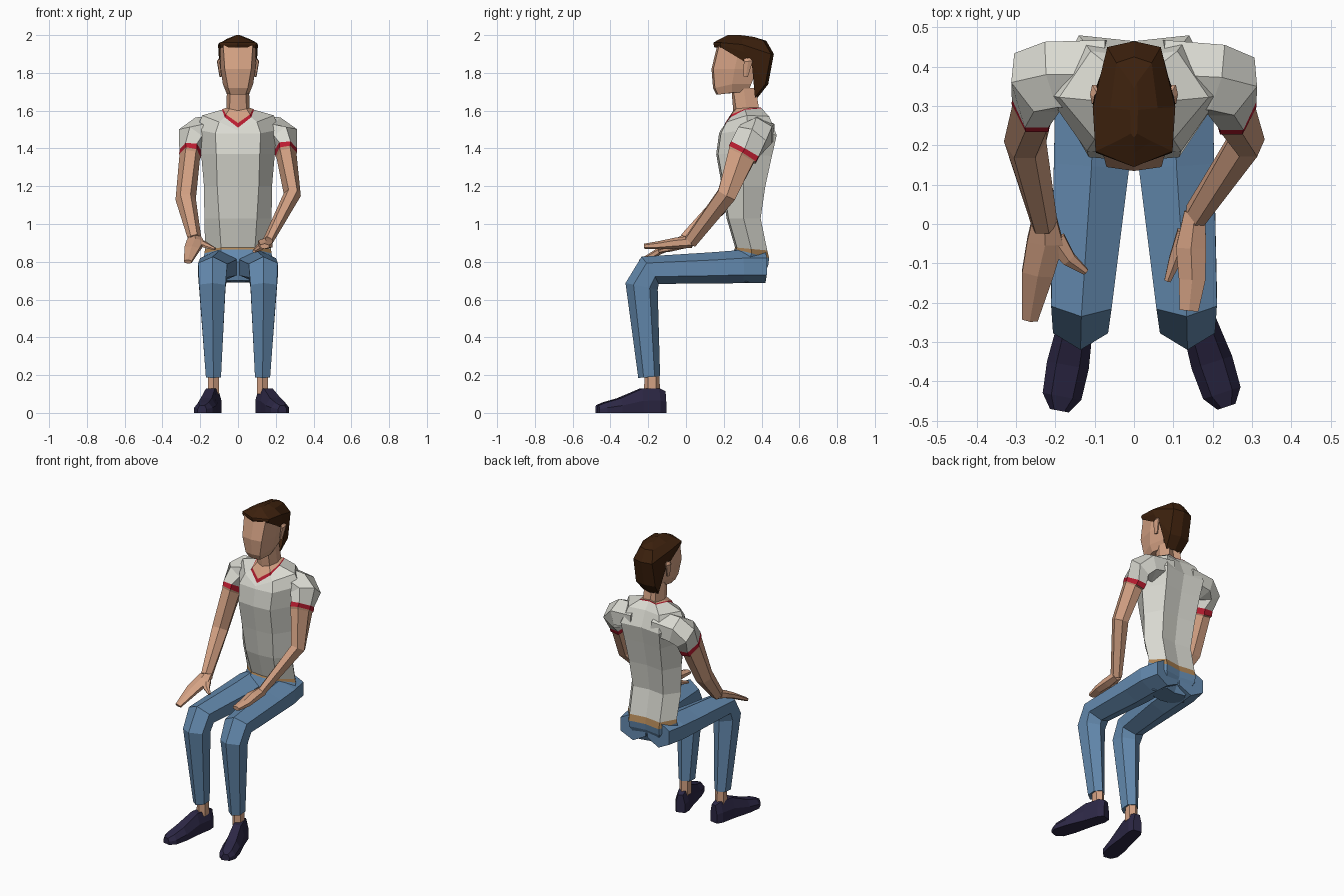
import bpy, bmesh, math
from mathutils import Vector


def material(name, r, g, b):
    m = bpy.data.materials.new(name)
    m.diffuse_color = (r, g, b, 1)
    return m


SKIN = material("skin", .66, .36, .23)
SHIRT = material("light_grey_shirt", .70, .70, .64)
RED = material("red_trim", .50, .012, .03)
JEANS = material("blue_denim", .125, .25, .42)
BELT = material("tan_belt", .42, .23, .09)
SHOE = material("dark_navy", .026, .021, .061)
HAIR = material("dark_brown", .046, .015, .004)


def loft(name, rings, mats, cap_start=True, cap_end=True):
    """Bridge rings of equal point count; mats gives one material per segment."""
    bm = bmesh.new()
    used = list(dict.fromkeys(mats))
    loops = [[bm.verts.new(p) for p in ring] for ring in rings]
    n = len(loops[0])
    for a, b, m in zip(loops, loops[1:], mats):
        for i in range(n):
            j = (i + 1) % n
            bm.faces.new((a[i], a[j], b[j], b[i])).material_index = used.index(m)
    if cap_start:
        bm.faces.new(loops[0][::-1]).material_index = 0
    if cap_end:
        bm.faces.new(loops[-1]).material_index = used.index(mats[-1])
    bmesh.ops.recalc_face_normals(bm, faces=bm.faces)
    me = bpy.data.meshes.new(name)
    bm.to_mesh(me)
    bm.free()
    for m in used:
        me.materials.append(m)
    ob = bpy.data.objects.new(name, me)
    bpy.context.collection.objects.link(ob)
    return ob


def tube(name, secs, ref, mats, sides=6):
    """Limb through sections (x, y, z, half size along ref, half size across)."""
    cs = [Vector(s[:3]) for s in secs]
    rings = []
    for i, s in enumerate(secs):
        t = Vector()
        if i > 0:
            t += (cs[i] - cs[i - 1]).normalized()
        if i < len(cs) - 1:
            t += (cs[i + 1] - cs[i]).normalized()
        t.normalize()
        u = Vector(ref)
        u = (u - t * u.dot(t)).normalized()
        v = t.cross(u)
        k = math.sin(math.pi / 3) if sides == 6 else 1
        rings.append([cs[i] + u * s[3] * math.sin(2 * math.pi * j / sides) / k
                      + v * s[4] * math.cos(2 * math.pi * j / sides) for j in range(sides)])
    return loft(name, rings, mats if isinstance(mats, list) else [mats] * (len(secs) - 1))


def body_ring(zf, zs, zb, yf, yb, w, wf, wb, dip=0, front=.01, back=-.015, mid=.5):
    """Symmetric eight-point ring: front middle, front, side, back, back middle."""
    half = [(wf, yf + front, zf), (w, yf + (yb - yf) * mid, zs), (wb, yb, zb)]
    return ([(0, yf - dip * .5, zf - dip)] + half + [(0, yb + back, zb)]
            + [(-x, y, z) for x, y, z in reversed(half)])


X, Y = (1, 0, 0), (0, 1, 0)

# torso: seat, belt, shirt, collar, neck
rows = [(.70, .69, .69, .24, .39, .12, .06, .07),
        (.80, .79, .78, .22, .435, .185, .09, .11),
        (.865, .845, .82, .255, .44, .178, .09, .11),
        (.875, .868, .86, .26, .43, .174, .09, .11),
        (1.03, 1.03, 1.03, .215, .395, .178, .10, .11),
        (1.20, 1.20, 1.20, .19, .42, .18, .11, .12),
        (1.37, 1.37, 1.36, .16, .455, .195, .115, .13),
        (1.48, 1.50, 1.47, .175, .48, .22, .12, .14),
        (1.54, 1.575, 1.57, .205, .44, .19, .10, .11, .045),
        (1.565, 1.605, 1.612, .225, .40, .085, .07, .06, .055),
        (1.58, 1.609, 1.617, .23, .397, .079, .064, .057, .045),
        (1.61, 1.615, 1.617, .255, .385, .062, .045, .045, .01),
        (1.72, 1.72, 1.72, .24, .37, .058, .04, .04)]
loft("torso", [body_ring(*r) for r in rows],
     [JEANS, JEANS, BELT] + [SHIRT] * 6 + [RED, SKIN, SKIN])

# head
rows = [(1.685, 1.695, 1.70, .16, .33, .062, .04, .04),
        (1.72, 1.74, 1.74, .143, .345, .08, .052, .06),
        (1.82, 1.82, 1.82, .135, .38, .092, .07, .07),
        (1.945, 1.93, 1.92, .165, .40, .092, .078, .07)]
loft("head", [body_ring(*r) for r in rows], [SKIN] * 3)

# hair cap with a hairline that steps behind the ears and drops to the nape
rows = [(1.935, 1.835, 1.67, .15, .365, .096, .092, .055, 0, .035, .015, .93),
        (1.95, 1.91, 1.74, .146, .42, .104, .096, .07, 0, .035, .015, .6),
        (1.96, 1.95, 1.90, .145, .45, .105, .098, .068, 0, .04, .015, .5),
        (1.98, 1.98, 1.97, .18, .41, .06, .045, .045, 0, .03, .015, .5),
        (2.0, 2.0, 1.99, .22, .36, .01, .008, .008)]
loft("hair", [body_ring(*r) for r in rows], [HAIR] * 4, cap_start=False)

# ears
for side, s in (("left", 1), ("right", -1)):
    tube(side + "_ear", [(s * .092, .32, 1.88, .012, .006), (s * .102, .33, 1.86, .024, .010),
                         (s * .092, .315, 1.78, .012, .006)], Y, SKIN)

# arms: sleeve, red hem, bare arm
arm_mats = [SHIRT] * 3 + [RED] + [SKIN] * 3
tube("left_arm", [(.07, .38, 1.49, .088, .08), (.20, .373, 1.478, .085, .09),
                  (.248, .35, 1.455, .086, .08), (.252, .312, 1.395, .083, .06),
                  (.255, .299, 1.368, .083, .058), (.257, .293, 1.36, .074, .054),
                  (.287, .215, 1.155, .05, .046), (.155, .02, .903, .034, .027)][:8], Y,
     arm_mats)
tube("right_arm", [(-.07, .38, 1.49, .088, .08), (-.20, .38, 1.478, .085, .09),
                   (-.247, .36, 1.455, .086, .08), (-.251, .318, 1.388, .083, .06),
                   (-.254, .305, 1.36, .083, .058), (-.256, .299, 1.352, .074, .055),
                   (-.277, .21, 1.13, .05, .054), (-.228, 0, .918, .034, .035)], Y, arm_mats)

# hands resting on the thighs
tube("left_hand", [(.155, .03, .905, .027, .032), (.145, -.06, .898, .038, .029),
                   (.148, -.14, .888, .034, .022), (.14, -.22, .882, .024, .014)], X, SKIN)
tube("left_thumb", [(.13, -.02, .89, .02, .022), (.105, -.09, .868, .016, .016),
                    (.085, -.145, .855, .008, .008)], X, SKIN)
tube("right_hand", [(-.228, .01, .92, .032, .032), (-.226, -.045, .90, .046, .026),
                    (-.245, -.125, .865, .040, .020), (-.265, -.243, .80, .02, .012)], X, SKIN)
tube("right_thumb", [(-.20, -.04, .90, .026, .018), (-.165, -.09, .885, .018, .013),
                     (-.122, -.122, .868, .008, .007)], X, SKIN)

# legs: thigh, knee and shin, with a bare ankle below the cuff
for side, s in (("left", 1), ("right", -1)):
    tube(side + "_leg", [(s * .092, .42, .775, .085, .088), (s * .103, .30, .775, .098, .088),
                         (s * .108, .15, .768, .096, .083),
                         (s * .134, -.19, .755, .077, .085), (s * .136, -.235, .67, .070, .087),
                         (s * .13, -.195, .19, .040, .058)], X, JEANS)
    tube(side + "_ankle", [(s * .13, -.18, .21, .030, .040), (s * .13, -.18, .10, .030, .042)],
         X, SKIN)


# shoes: flat sole, stations (fraction of length, half width, height)
def shoe(name, heel, toe):
    heel, toe = Vector(heel), Vector(toe)
    along = toe - heel
    across = Vector((-along.y, along.x, 0)).normalized()
    rings = []
    for t, w, h in [(0, .028, .115), (.10, .042, .13), (.36, .044, .128),
                    (.68, .054, .078), (.90, .05, .055), (1, .024, .04)]:
        c = heel + along * t
        rings.append([c + across * w * a + Vector((0, 0, h * b)) for a, b in
                      [(-1, 0), (-1, .5), (-.55, 1), (.55, 1), (1, .5), (1, 0)]])
    loft(name, rings, [SHOE] * 5)


shoe("left_shoe", (.12, -.113, 0), (.235, -.465, 0))
shoe("right_shoe", (-.122, -.113, 0), (-.19, -.475, 0))
